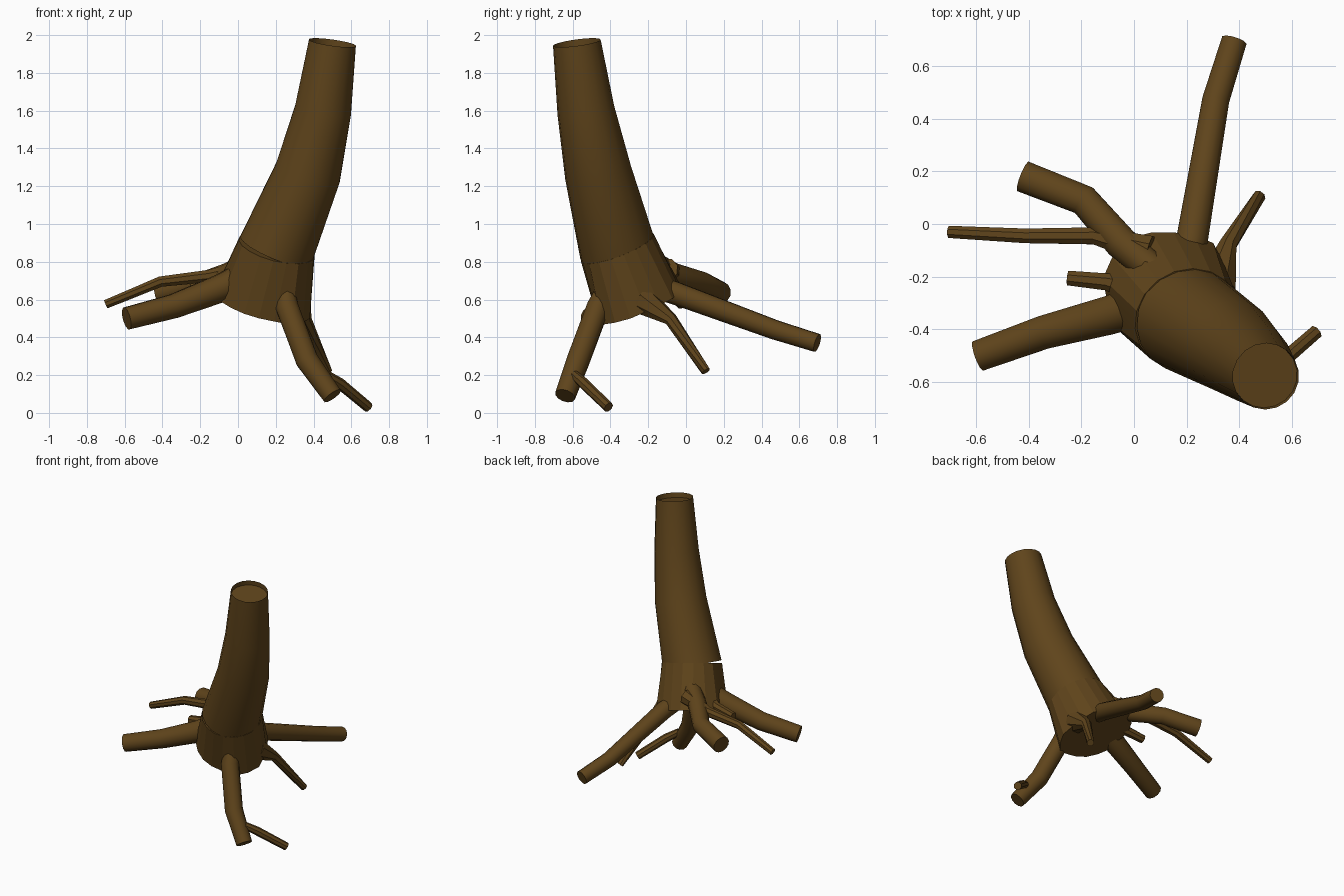
import bpy, bmesh, math, random
from mathutils import Vector

if "Cube" in bpy.data.objects:
    bpy.data.objects.remove(bpy.data.objects["Cube"])

random.seed(4)
bark = bpy.data.materials.new("bark")
bark.diffuse_color = (0.115, 0.058, 0.011, 1)
bark.use_nodes = True
bark.node_tree.nodes["Principled BSDF"].inputs["Base Color"].default_value = bark.diffuse_color


def tube(name, path, sides, wobble=None, hollow=0.0, angle=30):
    """Skin a path of (x, y, z, radius) with rings square to the path."""
    pts = [Vector(p[:3]) for p in path]
    bm = bmesh.new()
    rings = []
    for i, p in enumerate(pts):
        a = (p - pts[i - 1]).normalized() if i else Vector()
        b = (pts[i + 1] - p).normalized() if i < len(pts) - 1 else Vector()
        t = (a + b).normalized()
        ref = Vector((0, 1, 0)) if abs(t.z) > 0.7 else Vector((0, 0, 1))
        u = ref.cross(t).normalized()
        v = t.cross(u)
        ring = []
        for k in range(sides):
            r = path[i][3] * (wobble(i, k) if wobble else 1)
            w = 2 * math.pi * (k + 0.5) / sides
            ring.append(bm.verts.new(p + r * (math.cos(w) * u + math.sin(w) * v)))
        rings.append(ring)
    for lo, hi in zip(rings, rings[1:]):
        for k in range(sides):
            n = (k + 1) % sides
            bm.faces.new((lo[k], lo[n], hi[n], hi[k]))
    bm.faces.new(rings[0][::-1])
    top = bm.faces.new(rings[-1])
    # broken hollow end
    if hollow:
        bmesh.ops.inset_region(bm, faces=[top], thickness=0.012)
        bmesh.ops.inset_region(bm, faces=[top], thickness=0.002, depth=-hollow)
    bmesh.ops.recalc_face_normals(bm, faces=bm.faces)
    me = bpy.data.meshes.new(name)
    bm.to_mesh(me)
    bm.free()
    me.materials.append(bark)
    me.shade_smooth()
    me.set_sharp_from_angle(angle=math.radians(angle))
    ob = bpy.data.objects.new(name, me)
    bpy.context.collection.objects.link(ob)
    return ob


# leaning trunk, tapering to a hollow broken top
tube("trunk", [(0.20, -0.36, 0.86, 0.205), (0.37, -0.465, 1.27, 0.178),
               (0.45, -0.53, 1.60, 0.152), (0.50, -0.578, 1.96, 0.127)],
     18, hollow=0.035)

# ridged flare under the trunk, with flat uneven facets
ridges = [random.uniform(0.9, 1.08) for _ in range(18)]
tube("root_flare", [(0.13, -0.25, 0.58, 0.255), (0.205, -0.363, 0.875, 0.207)],
     18, wobble=lambda i, k: ridges[k] if i == 0 else 1, angle=8)

# roots: a bent path with a radius at each point
roots = {
    "root_front_left": [(0.05, -0.30, 0.73, 0.08), (-0.09, -0.345, 0.66, 0.076),
                        (-0.34, -0.41, 0.565, 0.066), (-0.59, -0.50, 0.50, 0.061)],
    "root_front_right": [(0.24, -0.40, 0.70, 0.05), (0.26, -0.465, 0.56, 0.062),
                         (0.365, -0.57, 0.28, 0.062), (0.50, -0.64, 0.09, 0.055)],
    "root_back": [(0.18, -0.20, 0.68, 0.06), (0.22, -0.06, 0.635, 0.062),
                  (0.31, 0.47, 0.44, 0.053), (0.38, 0.695, 0.37, 0.05)],
    "root_back_left": [(0.08, -0.18, 0.80, 0.06), (-0.05, -0.07, 0.73, 0.065),
                       (-0.19, 0.09, 0.685, 0.06), (-0.42, 0.18, 0.635, 0.062)],
}
for name, path in roots.items():
    tube(name, path, 12, angle=40)

# thin rootlets
rootlets = {
    "rootlet_left": [(0.06, -0.10, 0.76, 0.06), (-0.15, -0.045, 0.725, 0.035),
                     (-0.41, -0.045, 0.695, 0.03), (-0.70, -0.03, 0.575, 0.025)],
    "rootlet_left_stub": [(0.02, -0.25, 0.72, 0.06), (-0.10, -0.22, 0.68, 0.035),
                          (-0.25, -0.205, 0.655, 0.03)],
    "rootlet_back_right": [(0.31, -0.24, 0.60, 0.08), (0.355, -0.08, 0.495, 0.035),
                           (0.475, 0.105, 0.22, 0.025)],
    "rootlet_tip": [(0.47, -0.59, 0.20, 0.025), (0.54, -0.54, 0.155, 0.03),
                    (0.69, -0.41, 0.03, 0.028)],
}
for name, path in rootlets.items():
    tube(name, path, 8, angle=40)
